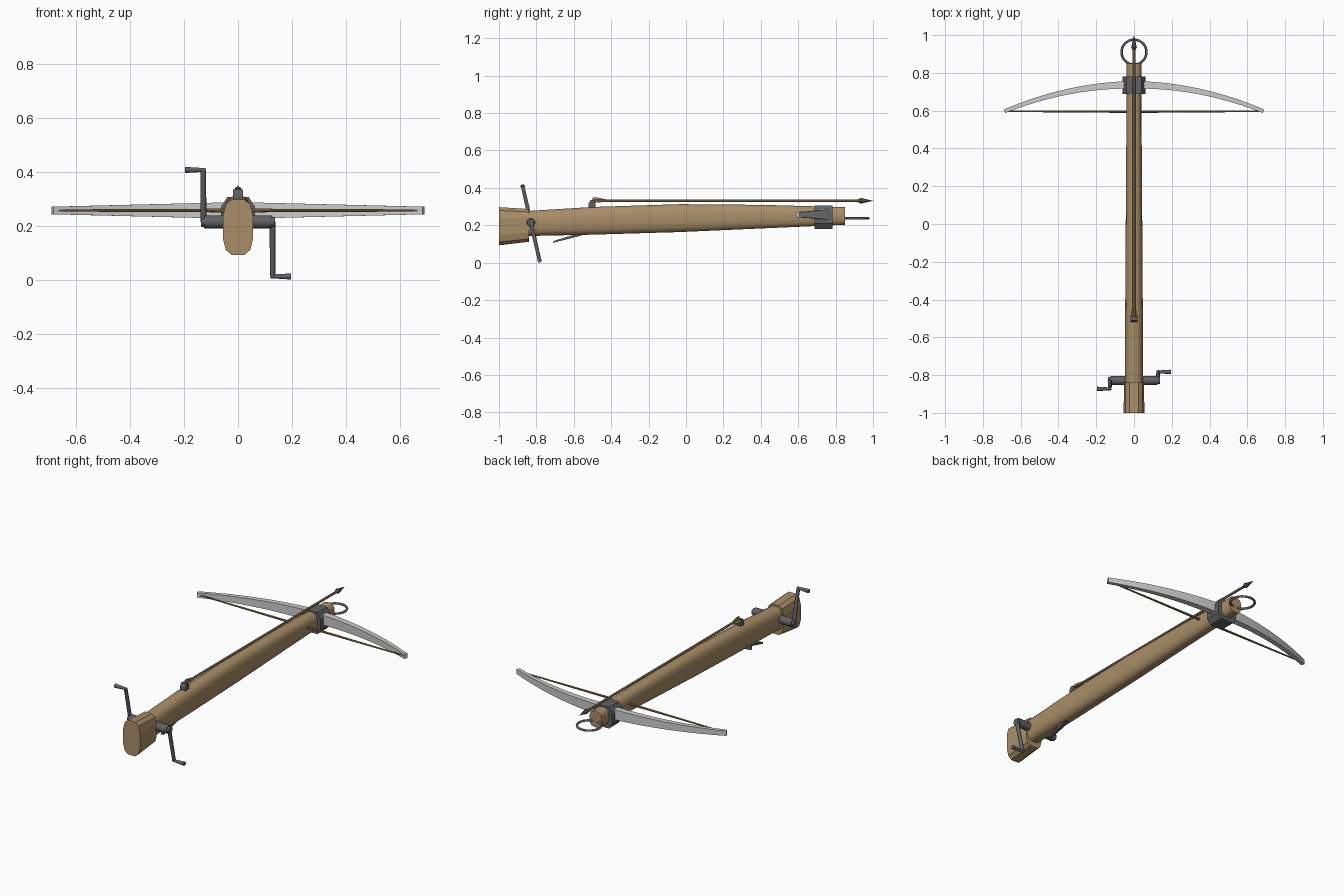
import bpy, bmesh, math
from mathutils import Vector

if "Cube" in bpy.data.objects:
    bpy.data.objects.remove(bpy.data.objects["Cube"])


def material(name, rgb):
    m = bpy.data.materials.new(name)
    m.diffuse_color = (*rgb, 1)
    m.use_nodes = True
    m.node_tree.nodes["Principled BSDF"].inputs["Base Color"].default_value = m.diffuse_color
    return m


WOOD = material("wood", (0.40, 0.27, 0.14))
IRON = material("iron", (0.12, 0.12, 0.13))
CORD = material("cord", (0.30, 0.20, 0.10))


def finish(name, bm, mat=None, smooth=None):
    bmesh.ops.recalc_face_normals(bm, faces=bm.faces)
    me = bpy.data.meshes.new(name)
    bm.to_mesh(me)
    bm.free()
    ob = bpy.data.objects.new(name, me)
    bpy.context.collection.objects.link(ob)
    if mat:
        me.materials.append(mat)
    if smooth:
        bpy.ops.object.select_all(action='DESELECT')
        ob.select_set(True)
        bpy.context.view_layer.objects.active = ob
        bpy.ops.object.shade_smooth_by_angle(angle=math.radians(smooth))
    return ob


def loft(name, rings, mat=None, smooth=None):
    """Skin a list of equal-sized point rings and cap both ends."""
    bm = bmesh.new()
    vs = [[bm.verts.new(p) for p in r] for r in rings]
    n = len(vs[0])
    for a, b in zip(vs, vs[1:]):
        for i in range(n):
            j = (i + 1) % n
            bm.faces.new((a[i], a[j], b[j], b[i]))
    bm.faces.new(vs[0])
    bm.faces.new(vs[-1])
    return finish(name, bm, mat, smooth)


def section(y, half_w, z0, z1, n=16, power=0.75):
    """Rounded cross-section in the xz plane."""
    pts = []
    for i in range(n):
        a = 2 * math.pi * (i + 0.5) / n
        c, s = math.cos(a), math.sin(a)
        k = math.cos(math.pi / n) ** power
        x = math.copysign(abs(c) ** power, c) / k
        z = math.copysign(abs(s) ** power, s) / k
        pts.append((half_w * x, y, (z0 + z1) / 2 + (z1 - z0) / 2 * z))
    return pts


def rod(name, p, q, r1, r2, mat=None, sides=10):
    """Straight, possibly tapered, round bar from p to q."""
    p, q = Vector(p), Vector(q)
    rot = (q - p).to_track_quat('Z', 'Y')
    rings = []
    for c, r in ((p, r1), (q, r2)):
        rings.append([c + rot @ Vector((r * math.cos(2 * math.pi * i / sides),
                                        r * math.sin(2 * math.pi * i / sides), 0))
                      for i in range(sides)])
    return loft(name, rings, mat, 40)


# Wooden tiller, then the deeper butt
loft("stock", [section(*s) for s in (
    (-0.90, 0.048, 0.142, 0.274), (-0.84, 0.048, 0.143, 0.277),
    (-0.50, 0.047, 0.150, 0.298), (-0.03, 0.044, 0.164, 0.313),
    (0.42, 0.041, 0.184, 0.309), (0.85, 0.040, 0.203, 0.297))], WOOD, 40)
loft("butt", [section(y, w, a, b, 12, 0.62) for y, w, a, b in (
    (-1.0, 0.055, 0.093, 0.297), (-0.84, 0.053, 0.112, 0.287))], WOOD)

# Steel bow: rectangular section swept along a shallow arc
rings = []
for i in range(25):
    t = -1 + i / 12
    x, y = 0.686 * t, 0.737 - 0.140 * t * t
    nrm = Vector((0.28 * t / 0.686, 1, 0)).normalized()
    h = 0.031 - 0.017 * abs(t)
    d = 0.020 - 0.010 * abs(t)
    c = Vector((x, y, 0.257))
    up = Vector((0, 0, h))
    rings.append([c + nrm * d + up, c - nrm * d + up, c - nrm * d - up, c + nrm * d - up])
loft("bow", rings, None, 30)

# String, thicker in the middle
for side, label in ((-1, "left"), (1, "right")):
    rod("string_" + label, (0, 0.595, 0.257), (side * 0.665, 0.597, 0.257), 0.007, 0.004, CORD, 8)

# Bow clamp: chamfered collar around the stock
clamp = [(-0.062, 0.21), (-0.040, 0.18), (0.040, 0.18), (0.062, 0.21),
         (0.062, 0.272), (0.040, 0.306), (-0.040, 0.306), (-0.062, 0.272)]
loft("bow_clamp", [[(x, y, z) for x, z in clamp] for y in (0.688, 0.782)], IRON)

# Foot stirrup ring
bpy.ops.mesh.primitive_torus_add(location=(0, 0.91, 0.237), major_radius=0.066, minor_radius=0.0065,
                                 major_segments=32, minor_segments=8)
ring = bpy.context.object
ring.name = "stirrup"
ring.data.materials.append(IRON)
bpy.ops.object.shade_smooth_by_angle(angle=math.radians(50))

# Bolt: shaft, head and three fletchings
Z = 0.331
rod("bolt_shaft", (0, -0.50, Z), (0, 0.95, Z), 0.007, 0.007, WOOD, 8)
rod("bolt_head", (0, 0.935, Z), (0, 1.0, Z), 0.015, 0.0005, IRON, 8)
rod("bolt_socket", (0, 0.92, Z), (0, 0.935, Z), 0.008, 0.015, IRON, 8)
for k in range(3):
    a = math.radians(90 + 120 * k)
    out, flat = Vector((math.cos(a), 0, math.sin(a))), Vector((-math.sin(a), 0, math.cos(a)))
    fin = [(-0.50, 0.0), (-0.50, 0.019), (-0.48, 0.019), (-0.41, 0.004)]
    loft("fletching", [[Vector((0, y, Z)) + out * r + flat * s for y, r in fin]
                       for s in (-0.001, 0.001)], WOOD)

# Catch that holds the string
catch = [(-0.520, 0.285), (-0.520, 0.318), (-0.510, 0.334), (-0.492, 0.334), (-0.485, 0.322), (-0.485, 0.285)]
loft("catch", [[(x, y, z) for y, z in catch] for x in (-0.018, 0.018)], IRON)

# Trigger lever under the stock
lever = [(-0.712, 0.106), (-0.708, 0.116), (-0.58, 0.156), (-0.55, 0.160), (-0.56, 0.145)]
loft("trigger", [[(x, y, z) for y, z in lever] for x in (-0.010, 0.010)], IRON)

# Windlass: axle with two opposed cranks
axle = (-0.829, 0.215)
rod("windlass_axle", (-0.125, *axle), (0.125, *axle), 0.024, 0.024, IRON, 16)
for side, label, end in ((-1, "left", (-0.873, 0.407)), (1, "right", (-0.783, 0.013))):
    x = side * 0.128
    rod("crank_arm_" + label, (x, *axle), (x, *end), 0.011, 0.010, IRON)
    rod("crank_hub_" + label, (x - side * 0.011, *axle), (x + side * 0.009, *axle), 0.020, 0.018, IRON, 12)
    rod("crank_handle_" + label, (x - side * 0.008, *end), (side * 0.197, *end), 0.007, 0.012, IRON)
